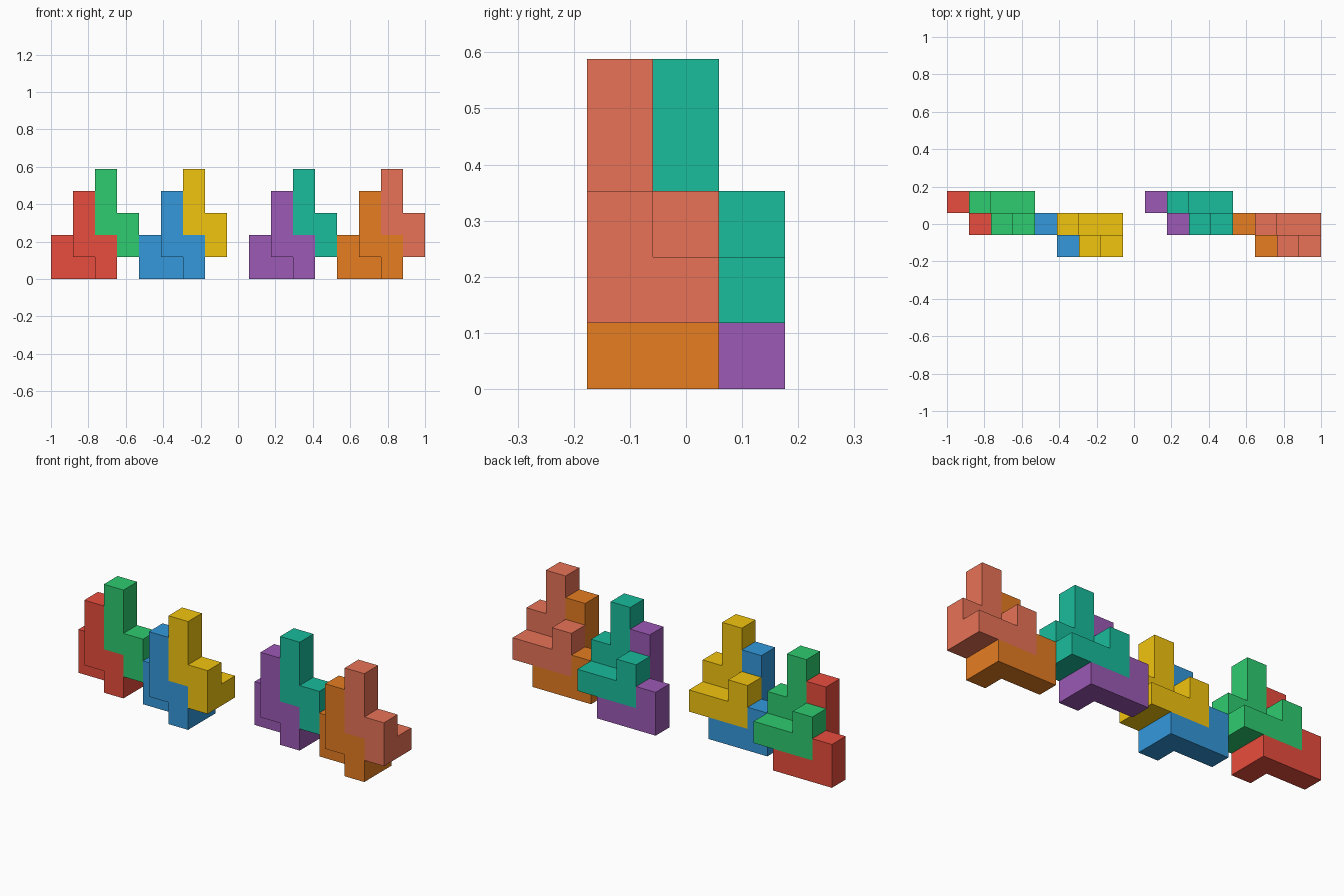
import bpy, bmesh
from mathutils import Color, Vector

if "Cube" in bpy.data.objects:
    bpy.data.objects.remove(bpy.data.objects["Cube"])

U = 2 / 17  # edge of one cube cell

# One puzzle piece as boxes of cells: (x range, y range, z range)
BOXES = [
    ((0, 3), (1, 2), (0, 1)),  # back base bar
    ((0, 1), (1, 2), (1, 2)),  # back corner step
    ((2, 3), (0, 1), (0, 2)),  # front foot
    ((1, 2), (0, 1), (1, 4)),  # front tower
]
CELLS = {(x, y, z) for bx, by, bz in BOXES
         for x in range(*bx) for y in range(*by) for z in range(*bz)}


def add_piece(name, offset, color):
    bm = bmesh.new()
    # outer skin only: a quad wherever a cell has no neighbour
    for cell in CELLS:
        for axis in range(3):
            for side in (0, 1):
                near = list(cell)
                near[axis] += 2 * side - 1
                if tuple(near) in CELLS:
                    continue
                b, c = (axis + 1) % 3, (axis + 2) % 3
                loop = [(0, 0), (1, 0), (1, 1), (0, 1)]
                verts = []
                for s, t in (loop if side else loop[::-1]):
                    p = Vector(cell)
                    p[axis] += side
                    p[b] += s
                    p[c] += t
                    verts.append(bm.verts.new(p * U))
                bm.faces.new(verts)
    bmesh.ops.remove_doubles(bm, verts=bm.verts, dist=1e-4)
    bmesh.ops.dissolve_limit(bm, angle_limit=0.01, verts=bm.verts, edges=bm.edges)
    mesh = bpy.data.meshes.new(name)
    bm.to_mesh(mesh)
    bm.free()
    mat = bpy.data.materials.new(name + "_color")
    mat.diffuse_color = (*Color(color).from_srgb_to_scene_linear(), 1)
    mat.use_nodes = True
    mat.node_tree.nodes["Principled BSDF"].inputs["Base Color"].default_value = mat.diffuse_color
    mesh.materials.append(mat)
    obj = bpy.data.objects.new(name, mesh)
    obj.location = Vector(offset) * U
    bpy.context.collection.objects.link(obj)


# Four nested pairs: the second piece sits one cell right and one cell up
PAIRS = [
    (-8.5, -0.5, ("red", (0.91, 0.30, 0.24)), ("green", (0.18, 0.80, 0.44))),
    (-4.5, -1.5, ("blue", (0.20, 0.60, 0.86)), ("yellow", (0.95, 0.77, 0.06))),
    (0.5, -0.5, ("purple", (0.61, 0.35, 0.71)), ("teal", (0.10, 0.74, 0.61))),
    (4.5, -1.5, ("orange", (0.90, 0.49, 0.13)), ("coral", (0.91, 0.45, 0.34))),
]
for x, y, lower, upper in PAIRS:
    add_piece(lower[0] + "_lower_piece", (x, y, 0), lower[1])
    add_piece(upper[0] + "_upper_piece", (x + 1, y, 1), upper[1])
